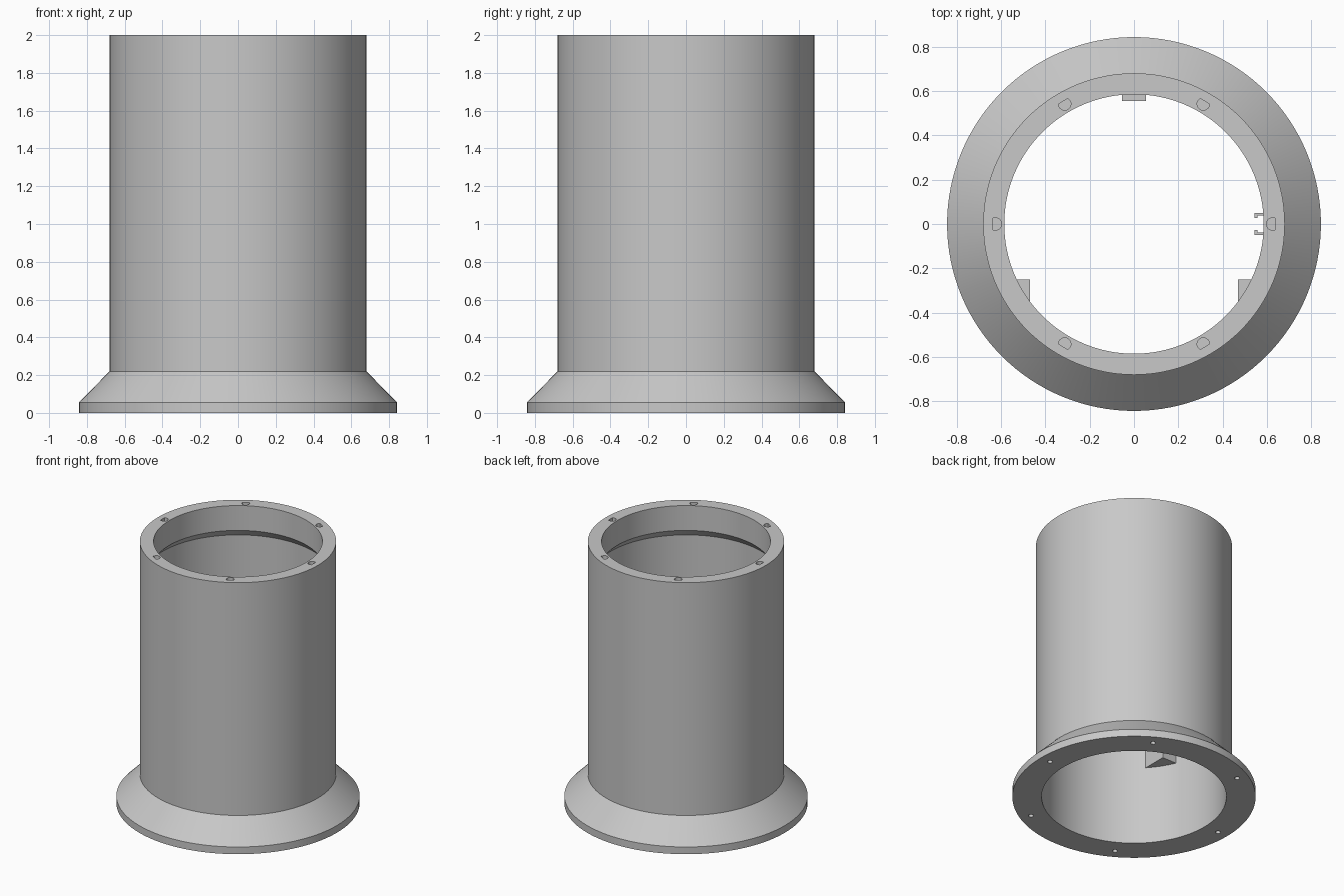
import bpy
import bmesh
import math
from mathutils import Matrix, Vector

old = bpy.data.objects.get("Cube")
if old:
    bpy.data.objects.remove(old, do_unlink=True)

GREY = (0.58, 0.58, 0.58, 1)
grey = bpy.data.materials.new("light grey")
grey.use_nodes = True
grey.diffuse_color = GREY
grey.node_tree.nodes["Principled BSDF"].inputs["Base Color"].default_value = GREY


def make_object(name, bm):
    bmesh.ops.recalc_face_normals(bm, faces=bm.faces)
    mesh = bpy.data.meshes.new(name)
    bm.to_mesh(mesh)
    bm.free()
    mesh.materials.append(grey)
    obj = bpy.data.objects.new(name, mesh)
    bpy.context.collection.objects.link(obj)
    return obj


def lathe(name, profile, segments=128):
    """Revolve a closed (radius, height) profile around z."""
    bm = bmesh.new()
    verts = [bm.verts.new((r, 0, z)) for r, z in profile]
    edges = [bm.edges.new((verts[i - 1], verts[i])) for i in range(len(verts))]
    bmesh.ops.spin(bm, geom=verts + edges, axis=(0, 0, 1), cent=(0, 0, 0),
                   angle=math.tau, steps=segments, use_duplicate=False)
    bmesh.ops.remove_doubles(bm, verts=bm.verts, dist=0.0001)
    return make_object(name, bm)


def add_prism(bm, outline, z0, z1):
    """Extrude a plan outline between two heights."""
    face = bm.faces.new([bm.verts.new((x, y, z0)) for x, y in outline])
    new = bmesh.ops.extrude_face_region(bm, geom=[face])["geom"]
    moved = [v for v in new if isinstance(v, bmesh.types.BMVert)]
    bmesh.ops.translate(bm, verts=moved, vec=(0, 0, z1 - z0))


def prism(name, outline, z0, z1):
    bm = bmesh.new()
    add_prism(bm, outline, z0, z1)
    return make_object(name, bm)


def ring_of_holes(name, outline, radius, z0, z1, count=6):
    """Cutter made of one hole outline repeated around the axis."""
    bm = bmesh.new()
    for i in range(count):
        turn = Matrix.Rotation(math.tau * i / count, 2)
        add_prism(bm, [turn @ Vector((radius + x, y)) for x, y in outline], z0, z1)
    cutter = make_object(name, bm)
    cutter.hide_render = True
    return cutter


# Tube with flared foot and thicker inner lip at the top
tube = lathe("tube_body", [
    (0.64, 0), (0.843, 0), (0.843, 0.055), (0.68, 0.22), (0.68, 2),
    (0.585, 2), (0.585, 1.81), (0.64, 1.75)])

# Blind screw holes: flat-sided in the top rim, round in the base
circle = [(math.cos(math.tau * i / 24), math.sin(math.tau * i / 24)) for i in range(24)]
rim_hole = [(0.028 * x, 0.028 * y) for x, y in circle if x < 0.55]
base_hole = [(0.018 * x, 0.018 * y) for x, y in circle]
cutters = [ring_of_holes("rim_hole_cutter", rim_hole, 0.625, 1.9, 2.05),
           ring_of_holes("base_hole_cutter", base_hole, 0.76, -0.05, 0.07)]
bpy.context.view_layer.objects.active = tube
for cutter in cutters:
    mod = tube.modifiers.new("holes", 'BOOLEAN')
    mod.operation = 'DIFFERENCE'
    mod.solver = 'EXACT'
    mod.object = cutter
    bpy.ops.object.modifier_apply(modifier=mod.name)
for cutter in cutters:
    bpy.data.objects.remove(cutter, do_unlink=True)

bpy.ops.object.select_all(action='DESELECT')
tube.select_set(True)
bpy.ops.object.shade_smooth_by_angle(angle=math.radians(25))

# Support blocks on the inner wall
LOW, HIGH = 0.6, 0.85
prism("back_support", [(-0.053, 0.555), (0.053, 0.555), (0.053, 0.65), (-0.053, 0.65)], LOW, HIGH)
for side, label in ((1, "left"), (-1, "right")):
    prism(f"front_{label}_support",
          [(side * x, y) for x, y in ((0.47, -0.25), (0.6, -0.25), (0.55, -0.35), (0.47, -0.445))],
          LOW, HIGH)

# Pair of hooked rails on the left inner wall
for side, label in ((1, "back"), (-1, "front")):
    prism(f"{label}_rail",
          [(x, side * y) for x, y in ((0.65, 0.05), (0.543, 0.05), (0.543, 0.026),
                                      (0.556, 0.026), (0.556, 0.038), (0.65, 0.038))],
          LOW, HIGH)
